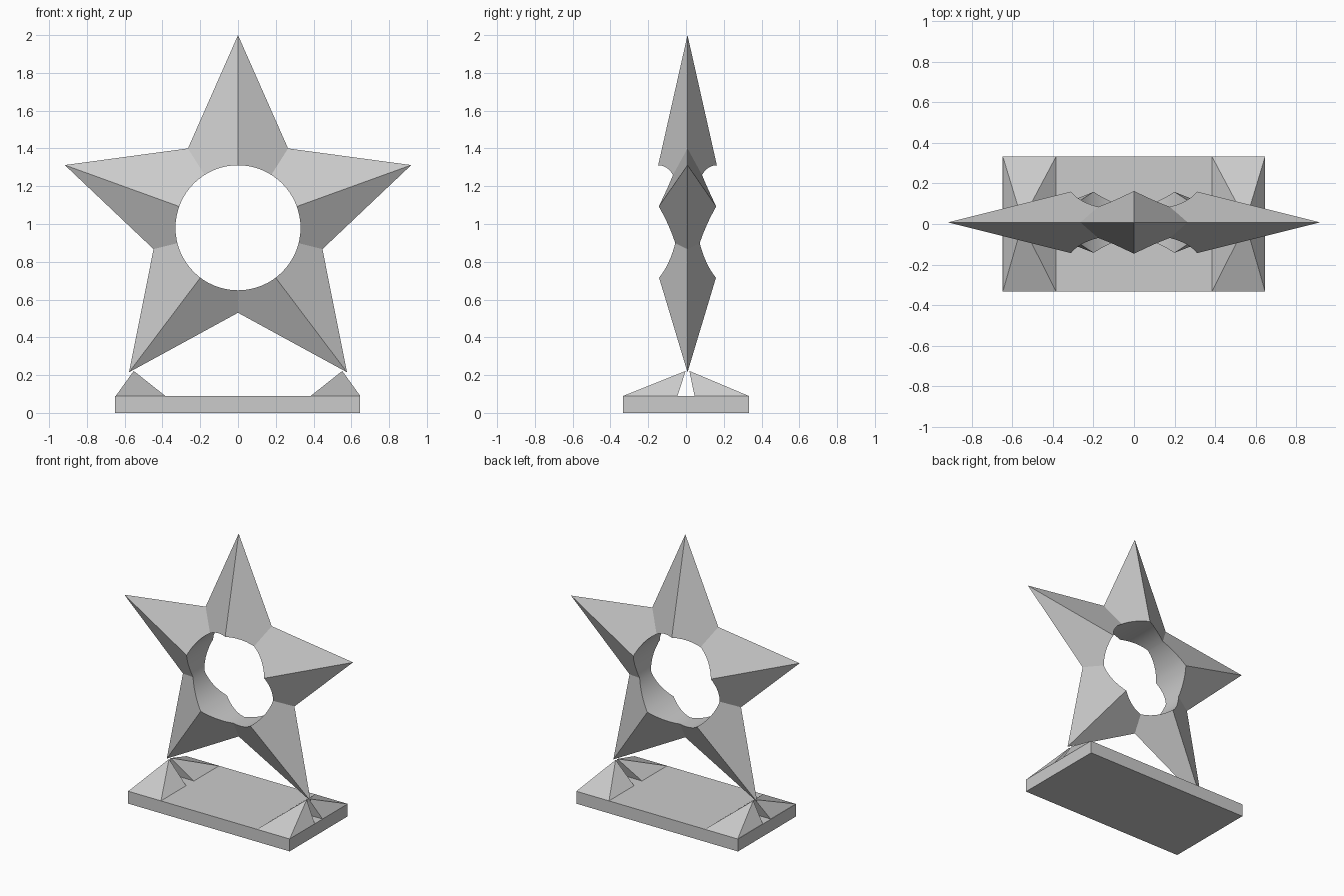
import bpy
import bmesh
import math

cube = bpy.data.objects.get("Cube")
if cube:
    bpy.data.objects.remove(cube, do_unlink=True)

# Single stone-grey material
grey = bpy.data.materials.new("stone_grey")
grey.use_nodes = True
colour = (0.6, 0.6, 0.6, 1)
grey.diffuse_color = colour
grey.node_tree.nodes["Principled BSDF"].inputs["Base Color"].default_value = colour

PLATE_TOP = 0.09
MID_Y = 0.008
CENTRE_Z = 0.98


def finish(name, bm):
    bmesh.ops.recalc_face_normals(bm, faces=bm.faces[:])
    mesh = bpy.data.meshes.new(name)
    bm.to_mesh(mesh)
    bm.free()
    mesh.materials.append(grey)
    obj = bpy.data.objects.new(name, mesh)
    bpy.context.collection.objects.link(obj)
    return obj


def hull(name, points):
    bm = bmesh.new()
    for p in points:
        bm.verts.new(p)
    bmesh.ops.convex_hull(bm, input=bm.verts[:])
    bmesh.ops.dissolve_limit(bm, angle_limit=0.01, verts=bm.verts[:], edges=bm.edges[:])
    return finish(name, bm)


# Base plate
hull("base_plate", [(x, y, z) for x in (-0.65, 0.647)
                    for y in (-0.333, 0.333) for z in (0, PLATE_TOP)])

# Pyramid feet, each split into a front and back half by a narrow tunnel
for side, sx in (("left", 1), ("right", -1)):
    for end, sy in (("front", -1), ("back", 1)):
        points = [(sx * x, sy * y, PLATE_TOP) for x in (0.385, 0.647) for y in (0.045, 0.332)]
        points.append((sx * 0.552, MID_Y + sy * 0.01, 0.222))
        hull(f"{side}_{end}_foot", points)

# Faceted star: a flat outline raised to a point on both sides
half = [(0.265, 1.40), (0.917, 1.312), (0.447, 0.867), (0.577, 0.215)]
outline = [(0, 2.0)] + half + [(0, 0.53)] + [(-x, z) for x, z in reversed(half)]
bm = bmesh.new()
rim = [bm.verts.new((x, MID_Y, z)) for x, z in outline]
for depth in (-0.23, 0.23):
    peak = bm.verts.new((0, MID_Y + depth, CENTRE_Z))
    for i, v in enumerate(rim):
        bm.faces.new((v, rim[(i + 1) % len(rim)], peak))
star = finish("star", bm)

# Round hole through the star
bpy.ops.mesh.primitive_cylinder_add(vertices=64, radius=0.331, depth=1,
                                    location=(0, 0, CENTRE_Z),
                                    rotation=(math.pi / 2, 0, 0))
cutter = bpy.context.object
cutter.name = "hole_cutter"
cutter.hide_render = True
cutter.data.materials.append(grey)
cut = star.modifiers.new("hole", 'BOOLEAN')
cut.operation = 'DIFFERENCE'
cut.solver = 'EXACT'
cut.object = cutter
bpy.ops.object.select_all(action='DESELECT')
star.select_set(True)
bpy.context.view_layer.objects.active = star
bpy.ops.object.modifier_apply(modifier=cut.name)
bpy.data.objects.remove(cutter, do_unlink=True)
bpy.ops.object.shade_smooth_by_angle(angle=math.radians(12))
